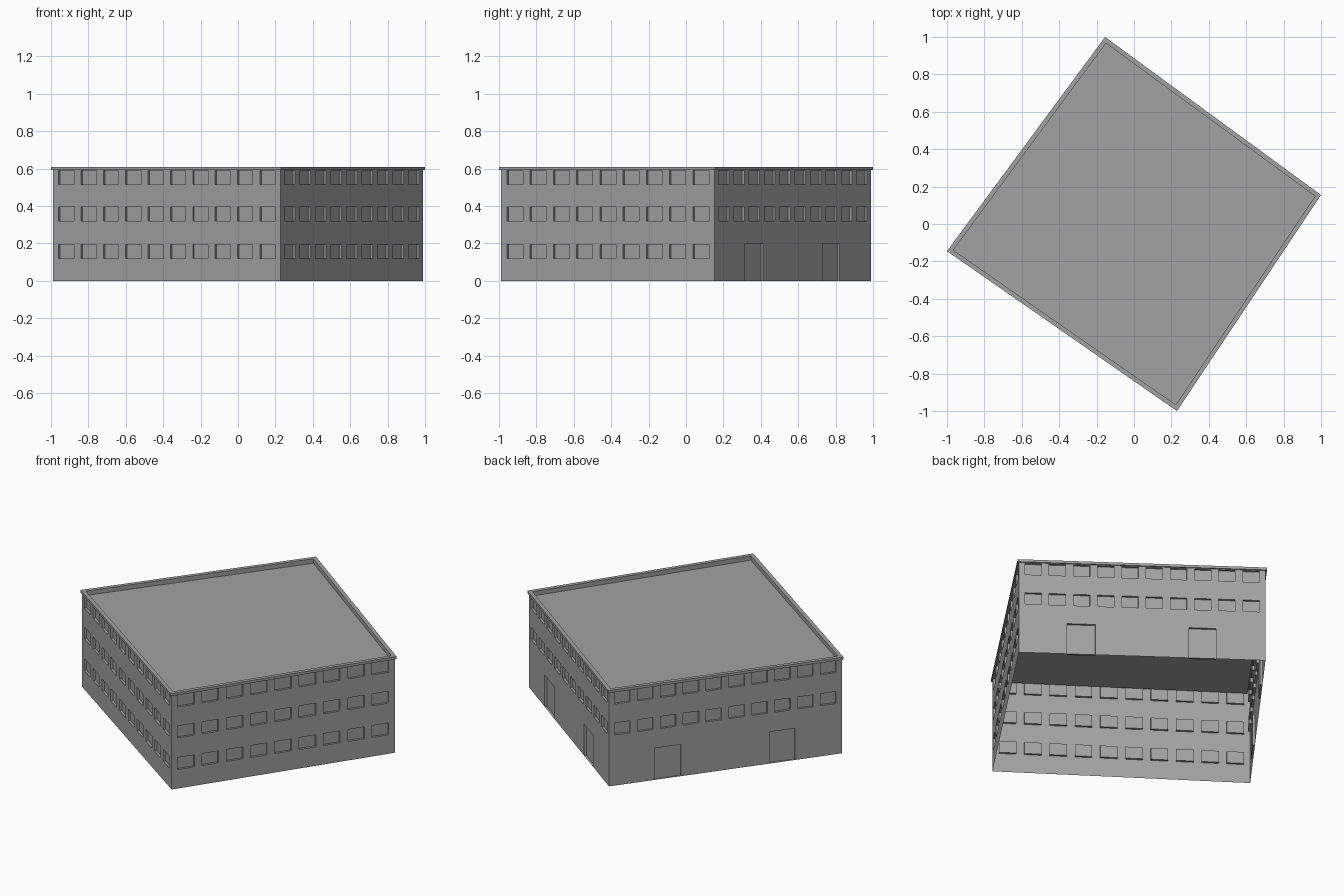
import bpy, bmesh
from mathutils import Vector

cube = bpy.data.objects.get("Cube")
if cube:
    bpy.data.objects.remove(cube, do_unlink=True)

GREY = (0.36, 0.36, 0.36, 1)
concrete = bpy.data.materials.new("concrete_grey")
concrete.use_nodes = True
concrete.diffuse_color = GREY
concrete.node_tree.nodes["Principled BSDF"].inputs["Base Color"].default_value = GREY

# Outer roof edge, anticlockwise from the west corner
EDGE = [Vector(p) for p in ((-1, -0.145), (0.23, -1), (1, 0.155), (-0.155, 1))]
OVERHANG, WALL_TOP, TOP, ROOF = 0.008, 0.594, 0.61, 0.582
RECESS = 0.014
ROWS = [(0.12, 0.195), (0.32, 0.395), (0.515, 0.59)]
DOORS = [(0.195, 0.31), (0.69, 0.80)]
DOOR_TOP = 0.2


def inset_outline(points, d):
    """Move every side of the outline inwards by d, with mitred corners."""
    out = []
    for i, p in enumerate(points):
        a = (p - points[i - 1]).normalized()
        b = (points[(i + 1) % len(points)] - p).normalized()
        out.append(p + (b - a) * d / (a.x * b.y - a.y * b.x))
    return out


def finish(bm, name):
    mesh = bpy.data.meshes.new(name)
    bm.to_mesh(mesh)
    bm.free()
    mesh.materials.append(concrete)
    obj = bpy.data.objects.new(name, mesh)
    bpy.context.collection.objects.link(obj)
    return obj


def add_wall(bm, start, end, count, has_doors):
    """One wall as a grid of cells, with window and door cells pushed in."""
    margin = 0.58 / count
    half = 0.335 / count
    step = (1 - 2 * margin) / (count - 1)
    centres = [margin + i * step for i in range(count)]
    openings = [(c - half, c + half, lo, hi) for c in centres
                for lo, hi in (ROWS[1:] if has_doors else ROWS)]
    if has_doors:
        openings += [(l, r, 0, DOOR_TOP) for l, r in DOORS]
    us = sorted({0, 1} | {u for o in openings for u in o[:2]})
    zs = sorted({0, WALL_TOP} | {z for o in openings for z in o[2:]})
    grid = [[bm.verts.new((*start.lerp(end, u), z)) for z in zs] for u in us]
    pushed = []
    for i in range(len(us) - 1):
        for j in range(len(zs) - 1):
            face = bm.faces.new((grid[i][j], grid[i + 1][j],
                                 grid[i + 1][j + 1], grid[i][j + 1]))
            u, z = (us[i] + us[i + 1]) / 2, (zs[j] + zs[j + 1]) / 2
            if any(l < u < r and lo < z < hi for l, r, lo, hi in openings):
                pushed.append(face)
    along = (end - start).normalized()
    inward = Vector((-along.y, along.x, 0)) * RECESS
    result = bmesh.ops.extrude_face_region(bm, geom=pushed)["geom"]
    bmesh.ops.delete(bm, geom=[f for f in pushed if f.is_valid], context="FACES")
    moved = [v for v in result if isinstance(v, bmesh.types.BMVert)]
    bmesh.ops.translate(bm, verts=moved, vec=inward)


# Four outer walls: windows on all, doors on the two rear ones
base = inset_outline(EDGE, OVERHANG)
for i, (name, count, doors) in enumerate((
        ("front_wall", 10, False), ("left_wall", 9, False),
        ("back_wall", 10, True), ("right_wall", 10, True))):
    bm = bmesh.new()
    add_wall(bm, base[i], base[(i + 1) % 4], count, doors)
    finish(bm, name)

# Parapet: a ledge, outer face, flat cap and inner face swept round the outline
bm = bmesh.new()
profile = ((OVERHANG, WALL_TOP), (0, WALL_TOP), (0, TOP), (0.024, TOP), (0.024, ROOF))
rings = [[bm.verts.new((*p, z)) for p in inset_outline(EDGE, d)] for d, z in profile]
for low, high in zip(rings, rings[1:]):
    for i in range(4):
        k = (i + 1) % 4
        bm.faces.new((low[i], low[k], high[k], high[i]))
finish(bm, "parapet")

# Flat roof deck inside the parapet
bm = bmesh.new()
bm.faces.new([bm.verts.new((*p, ROOF)) for p in inset_outline(EDGE, 0.024)])
finish(bm, "roof_deck")
